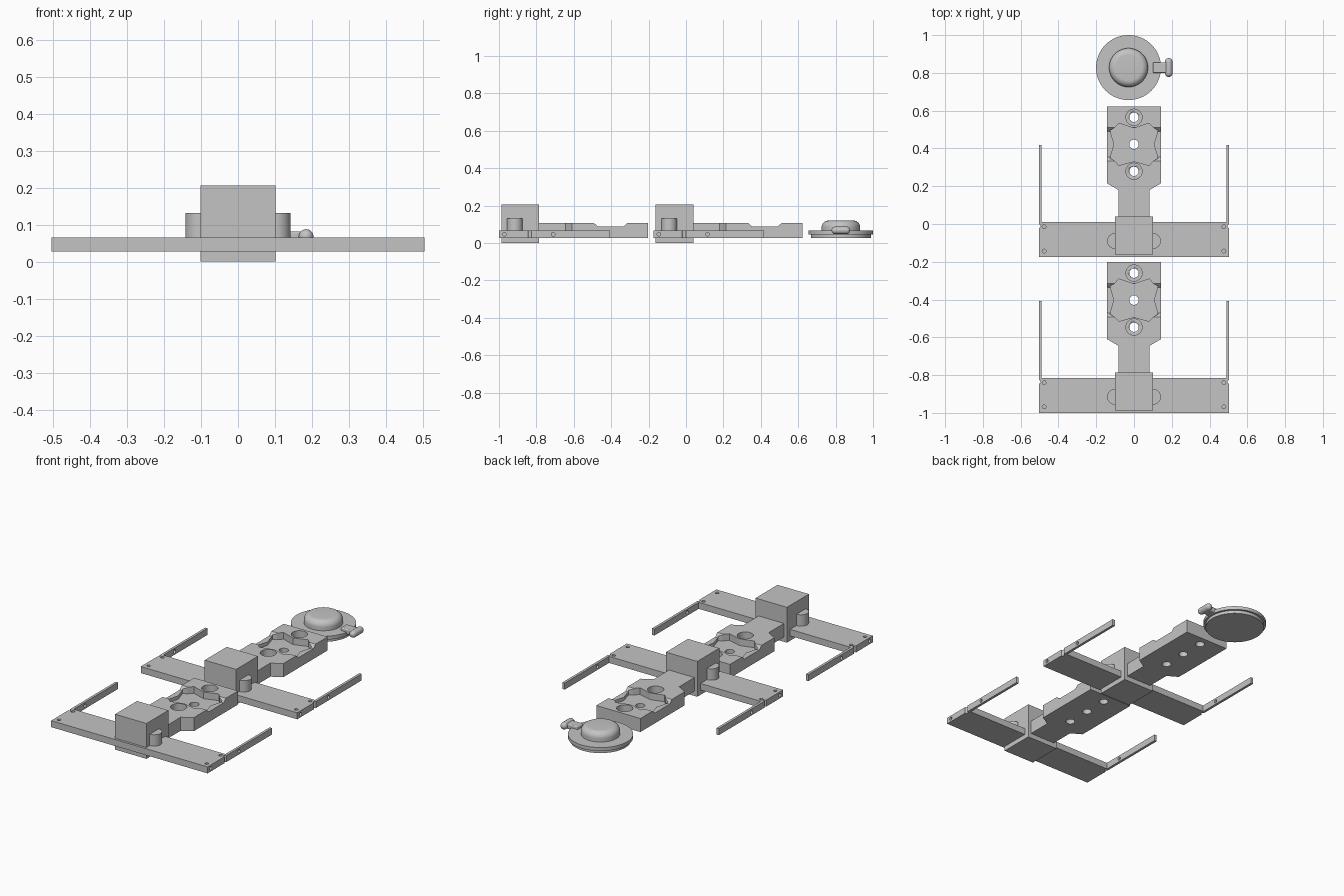
import bpy, bmesh, math
from mathutils import Matrix, Vector

if "Cube" in bpy.data.objects:
    bpy.data.objects.remove(bpy.data.objects["Cube"])

grey = bpy.data.materials.new("plain_grey")
grey.diffuse_color = (0.55, 0.55, 0.55, 1)
grey.use_nodes = True
grey.node_tree.nodes["Principled BSDF"].inputs["Base Color"].default_value = grey.diffuse_color


def finish(name, bm, smooth=False):
    bmesh.ops.recalc_face_normals(bm, faces=bm.faces)
    me = bpy.data.meshes.new(name)
    bm.to_mesh(me)
    bm.free()
    me.materials.append(grey)
    ob = bpy.data.objects.new(name, me)
    bpy.context.collection.objects.link(ob)
    if smooth:
        select(ob)
        bpy.ops.object.shade_smooth_by_angle(angle=math.radians(35))
    return ob


def select(ob):
    bpy.ops.object.select_all(action='DESELECT')
    ob.select_set(True)
    bpy.context.view_layer.objects.active = ob


def prism(name, pts, lo, hi, axis='z'):
    """Extrude an outline along z, or a (y, z) outline along x."""
    bm = bmesh.new()
    put = (lambda p, h: (p[0], p[1], h)) if axis == 'z' else (lambda p, h: (h, p[0], p[1]))
    f = bm.faces.new([bm.verts.new(put(p, lo)) for p in pts])
    new = bmesh.ops.extrude_face_region(bm, geom=[f])['geom']
    step = Vector(put((0, 0), hi - lo))
    bmesh.ops.translate(bm, vec=step, verts=[v for v in new if isinstance(v, bmesh.types.BMVert)])
    return finish(name, bm)


def box(name, x0, x1, y0, y1, z0, z1):
    return prism(name, [(x0, y0), (x1, y0), (x1, y1), (x0, y1)], z0, z1)


def cylinder(name, r, centre, length, axis='z', n=32):
    bm = bmesh.new()
    bmesh.ops.create_cone(bm, cap_ends=True, segments=n, radius1=r, radius2=r, depth=length)
    if axis == 'x':
        bmesh.ops.rotate(bm, matrix=Matrix.Rotation(math.pi / 2, 3, 'Y'), verts=bm.verts)
    bmesh.ops.translate(bm, vec=centre, verts=bm.verts)
    return finish(name, bm, True)


def lathe(name, profile, centre, axis='z', n=64):
    """Spin an (r, h) profile around the z or y axis."""
    bm = bmesh.new()
    vs = [bm.verts.new((r, 0, h)) for r, h in profile]
    es = [bm.edges.new(p) for p in zip(vs, vs[1:])]
    bmesh.ops.spin(bm, geom=vs + es, cent=(0, 0, 0), axis=(0, 0, 1), angle=math.tau, steps=n)
    bmesh.ops.remove_doubles(bm, verts=bm.verts, dist=1e-5)
    if axis == 'y':
        bmesh.ops.rotate(bm, matrix=Matrix.Rotation(math.pi / 2, 3, 'X'), verts=bm.verts)
    bmesh.ops.translate(bm, vec=centre, verts=bm.verts)
    return finish(name, bm, True)


def cut(ob, cutters):
    select(ob)
    for c in cutters:
        m = ob.modifiers.new("cut", 'BOOLEAN')
        m.object, m.operation, m.solver = c, 'DIFFERENCE', 'EXACT'
        bpy.ops.object.modifier_apply(modifier=m.name)
        bpy.data.objects.remove(c)


def mirrored(half):
    """Close a right-hand outline (bottom to top) with its mirror image."""
    return half + [(-x, y) for x, y in reversed(half) if x > 1e-6]


def build_unit(tag, dy):
    # crossbar with blind holes and a round notch at each end
    bar = box("crossbar_" + tag, -0.504, 0.504, dy - 1, dy - 0.815, 0.028, 0.066)
    holes = []
    for s in (-1, 1):
        holes.append(cylinder("cutter", 0.01, (s * 0.504, dy - 0.836, 0.05), 0.2, n=16))
        holes.append(cylinder("cutter", 0.01, (s * 0.504, dy - 0.97, 0.047), 0.03, 'x', 16))
        for y in (-0.84, -0.968):
            holes.append(cylinder("cutter", 0.01, (s * 0.476, dy + y, 0.066), 0.03, n=16))
    cut(bar, holes)

    # side arms with a cross hole
    for s, side in ((-1, "left"), (1, "right")):
        x0, x1 = sorted((s * 0.489, s * 0.504))
        arm = box(f"{side}_arm_{tag}", x0, x1, dy - 0.815, dy - 0.407, 0.028, 0.066)
        cut(arm, [cylinder("cutter", 0.01, (s * 0.5, dy - 0.71, 0.047), 0.1, 'x', 16)])
        # rounded peg beside the block
        cylinder(f"{side}_peg_{tag}", 0.042, (s * 0.1, dy - 0.915, 0.0975), 0.069)

    # centre block
    box("block_" + tag, -0.101, 0.101, dy - 0.987, dy - 0.785, 0, 0.206)

    # neck and body plate
    half = [(0.082, -0.79), (0.082, -0.645), (0.142, -0.61), (0.142, -0.202)]
    plate = prism("body_plate_" + tag, [(x, y + dy) for x, y in mirrored(half)], 0.028, 0.107)
    cy = dy - 0.403
    # sloped channel across, waisted pocket, and three bolt holes
    channel = [(-0.068, 0.088), (0.068, 0.088), (0.098, 0.115), (-0.098, 0.115)]
    pocket = [(0, -0.09), (0.08, -0.112), (0.105, -0.085), (0.127, -0.075), (0.105, 0),
              (0.127, 0.075), (0.105, 0.085), (0.08, 0.112), (0, 0.085)]
    tools = [prism("cutter", [(y + cy, z) for y, z in channel], -0.2, 0.2, 'x'),
             prism("cutter", [(x, y + cy) for x, y in mirrored(pocket)], 0.068, 0.2)]
    for y in (-0.143, 0, 0.143):
        tools.append(cylinder("cutter", 0.025, (0, cy + y, 0.05), 0.3))
        if y:
            tools.append(cylinder("cutter", 0.043, (0, cy + y, 0.115), 0.1))
    cut(plate, tools)


build_unit("front", 0)
build_unit("rear", 0.825)

# round base with a stepped rim
DX, DY = -0.029, 0.828
lathe("round_base", [(0, 0.028), (0.16, 0.028), (0.16, 0.046), (0.172, 0.046),
                     (0.172, 0.066), (0, 0.066)], (DX, DY, 0))
# rounded button on top
curve = [(0.068 + 0.035 * math.cos(a), 0.085 + 0.035 * math.sin(a))
         for a in [i * math.pi / 16 for i in range(9)]]
lathe("round_button", [(0.103, 0.06)] + curve + [(0, 0.12)], (DX, DY, 0))
# handle stem and rounded grip
stem = box("handle_stem", 0.1, 0.18, DY - 0.028, DY + 0.028, 0.052, 0.082)
bev = stem.modifiers.new("round_edges", 'BEVEL')
bev.width, bev.segments = 0.006, 3
ends = [(0.02 * math.cos(a), 0.03 + 0.02 * math.sin(a))
        for a in [i * math.pi / 16 for i in range(8)]] + [(0, 0.05)]
lathe("handle_grip", [(r, -h) for r, h in reversed(ends)] + ends, (0.184, DY, 0.068), 'y', 24)
